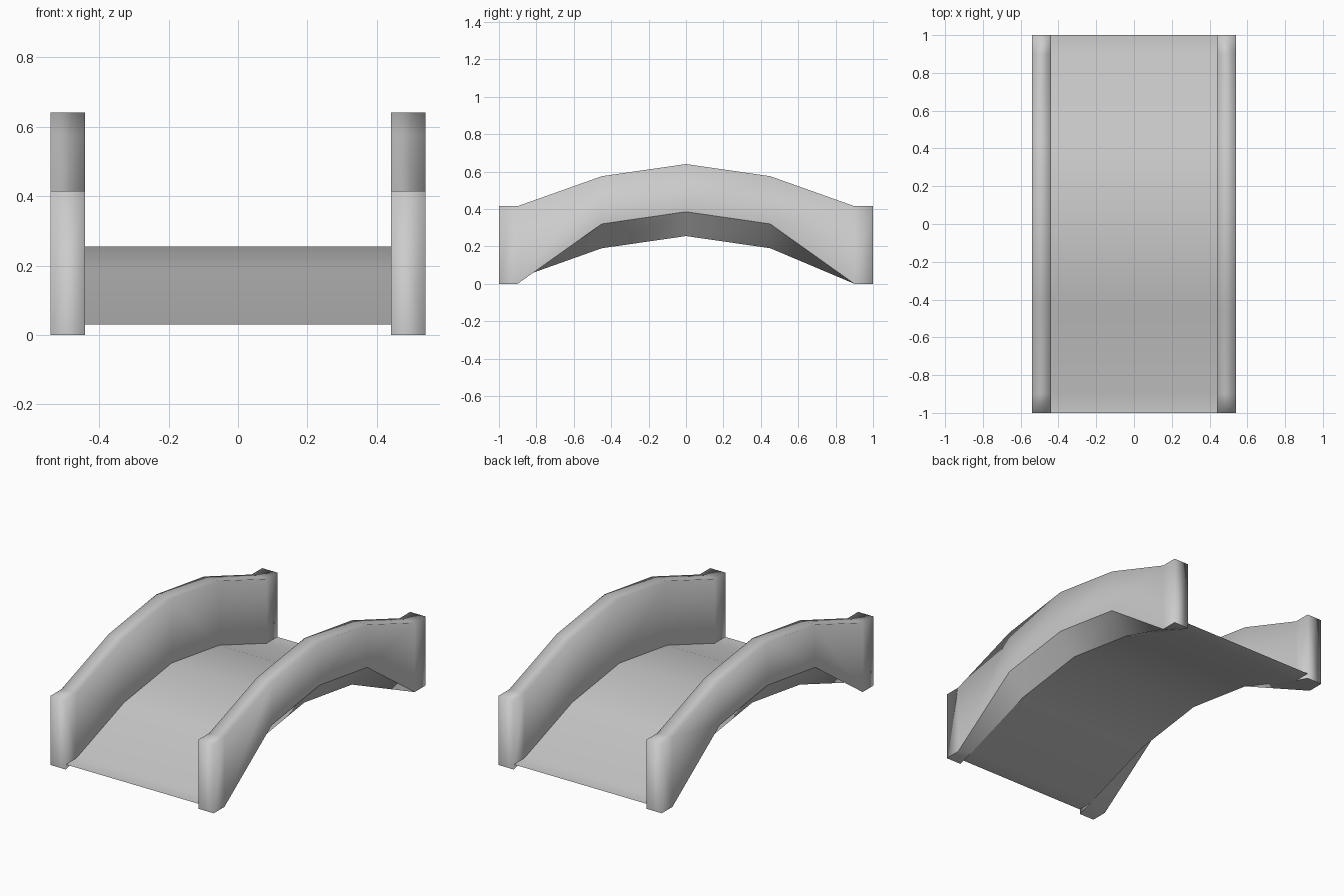
import bpy
import bmesh

cube = bpy.data.objects.get("Cube")
if cube:
    bpy.data.objects.remove(cube, do_unlink=True)

# One plain stone grey for the whole bridge
stone = bpy.data.materials.new("stone grey")
stone.use_nodes = True
GREY = (0.6, 0.6, 0.6, 1)
stone.diffuse_color = GREY
stone.node_tree.nodes["Principled BSDF"].inputs["Base Color"].default_value = GREY

INNER, OUTER = 0.44, 0.54

# Half profiles along the bridge, from the end to the crown
STATIONS = [1.0, 0.9, 0.45, 0.0]
RAIL_TOP = [0.415, 0.415, 0.575, 0.64]
ARCH_OUTER = [0.0, 0.0, 0.32, 0.385]
ARCH_INNER = [0.0, 0.03, 0.19, 0.255]
DECK = [0.03, 0.03, 0.19, 0.255]


def both_ends(values, sign=1):
    """Extend a half profile to the full span."""
    return [sign * v for v in values] + values[-2::-1]


def loft(name, sections, closed):
    """Skin a row of equal cross-sections."""
    bm = bmesh.new()
    rings = [[bm.verts.new(p) for p in section] for section in sections]
    count = len(rings[0])
    for a, b in zip(rings, rings[1:]):
        for i in range(count if closed else count - 1):
            j = (i + 1) % count
            bm.faces.new((a[i], a[j], b[j], b[i]))
    if closed:
        bm.faces.new(rings[0])
        bm.faces.new(rings[-1])
    bmesh.ops.recalc_face_normals(bm, faces=bm.faces)
    # An open sheet must face upward
    if not closed and sum(f.normal.z for f in bm.faces) < 0:
        bmesh.ops.reverse_faces(bm, faces=bm.faces)
    # Keep the lower edges of the rails crisp, soften the rest
    for face in bm.faces:
        face.smooth = True
    if closed:
        for edge in bm.edges:
            low = [f for f in edge.link_faces if f.normal.z < -0.2]
            edge.smooth = len(low) != 1
    mesh = bpy.data.meshes.new(name)
    bm.to_mesh(mesh)
    bm.free()
    mesh.materials.append(stone)
    obj = bpy.data.objects.new(name, mesh)
    bpy.context.collection.objects.link(obj)
    return obj


spans = both_ends(STATIONS, -1)

# Arched side walls, mirrored across the walkway
rail_sections = [
    [(OUTER, y, low), (OUTER, y, top), (INNER, y, top), (INNER, y, base)]
    for y, top, low, base in zip(spans, both_ends(RAIL_TOP),
                                 both_ends(ARCH_OUTER), both_ends(ARCH_INNER))
]
walls = loft("side_walls", rail_sections, True)
walls.modifiers.new("Mirror", 'MIRROR').use_axis = (True, False, False)

# Thin arched walkway between the walls
deck_sections = [[(-INNER, y, z), (INNER, y, z)]
                 for y, z in zip(spans, both_ends(DECK))]
loft("walkway_deck", deck_sections, False)
